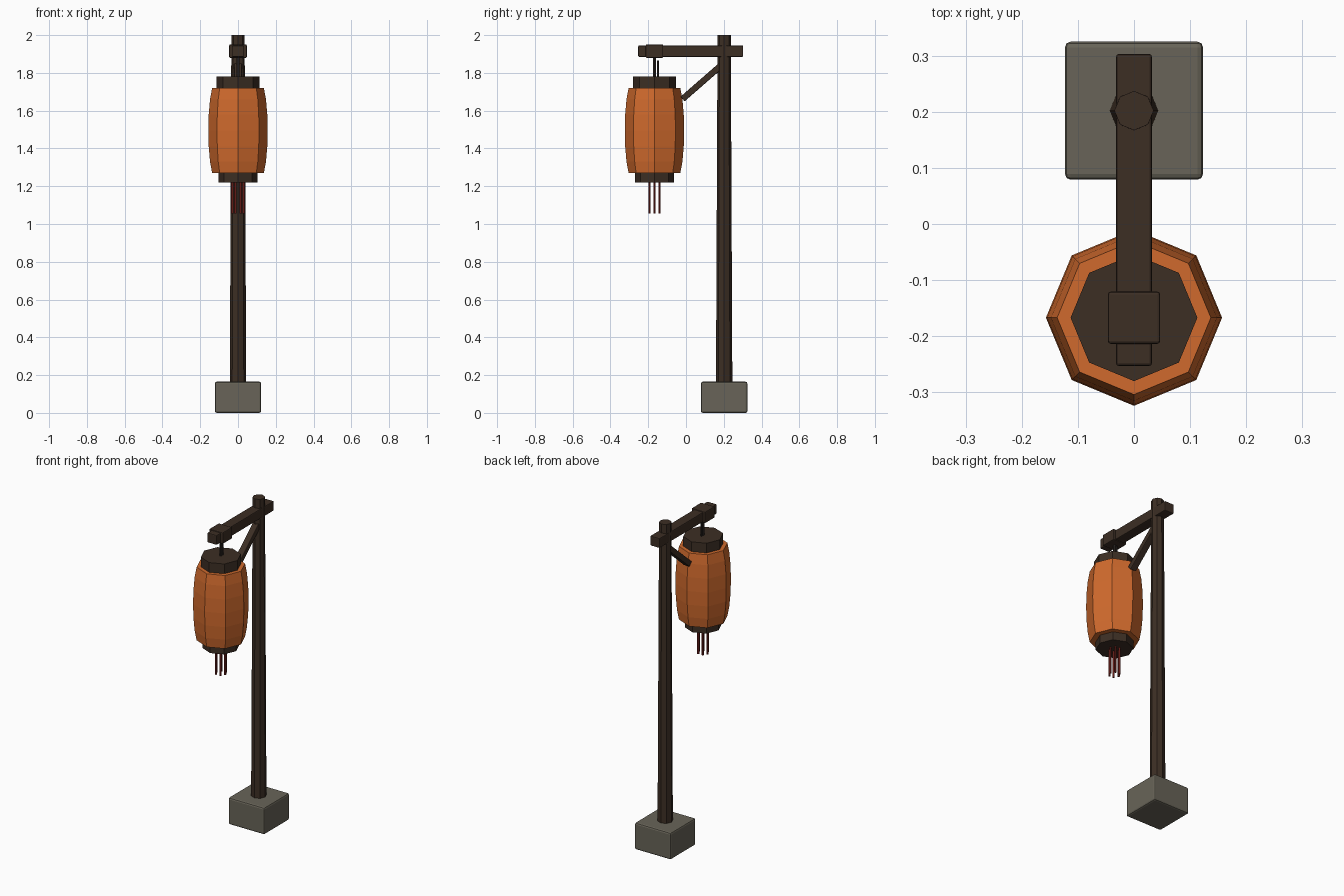
import bpy, bmesh, math
from mathutils import Vector

if "Cube" in bpy.data.objects:
    bpy.data.objects.remove(bpy.data.objects["Cube"])


def material(name, rgb):
    linear = [((c / 255 + 0.055) / 1.055) ** 2.4 for c in rgb] + [1]
    m = bpy.data.materials.new(name)
    m.use_nodes = True
    m.diffuse_color = linear
    m.node_tree.nodes["Principled BSDF"].inputs["Base Color"].default_value = linear
    return m


WOOD = material("dark wood", (60, 46, 36))
STONE = material("grey stone", (104, 100, 88))
PAPER = material("orange paper", (208, 106, 45))
RED = material("red tassel", (125, 38, 32))
METAL = material("dark metal", (44, 38, 35))

POST_Y, LAMP_Y = 0.202, -0.167


def finish(name, bm, mat):
    bmesh.ops.recalc_face_normals(bm, faces=bm.faces)
    mesh = bpy.data.meshes.new(name)
    bm.to_mesh(mesh)
    bm.free()
    mesh.materials.append(mat)
    ob = bpy.data.objects.new(name, mesh)
    bpy.context.collection.objects.link(ob)
    return ob


def box(name, centre, size, mat, bevel=0.005, tilt=0):
    bm = bmesh.new()
    bmesh.ops.create_cube(bm, size=1)
    bmesh.ops.scale(bm, vec=size, verts=bm.verts)
    ob = finish(name, bm, mat)
    ob.location = centre
    ob.rotation_euler.x = tilt
    mod = ob.modifiers.new("soft edges", "BEVEL")
    mod.width, mod.segments = bevel, 2
    return ob


def turned(name, x, y, profile, mat, sides=8):
    """Stack of polygon rings from (radius, height) pairs, capped at both ends."""
    bm = bmesh.new()
    rings = []
    for r, z in profile:
        angles = [math.tau * i / sides for i in range(sides)]
        rings.append([bm.verts.new((r * math.cos(a), r * math.sin(a), z)) for a in angles])
    for low, high in zip(rings, rings[1:]):
        for i in range(sides):
            j = (i + 1) % sides
            bm.faces.new((low[i], low[j], high[j], high[i]))
    bm.faces.new(rings[0])
    bm.faces.new(rings[-1])
    ob = finish(name, bm, mat)
    ob.location = (x, y, 0)
    return ob


# Stone footing and tapered post
box("stone_base", (0, POST_Y, 0.0825), (0.246, 0.246, 0.165), STONE, 0.01)
turned("post", 0, POST_Y, [(0.044, 0.02), (0.035, 2.0)], WOOD)

# Cross beam with its hanging block
box("cross_beam", (0, 0.025, 1.915), (0.064, 0.556, 0.06), WOOD)
box("hanger_block", (0, LAMP_Y, 1.915), (0.093, 0.093, 0.07), WOOD)

# Diagonal brace between the post and the beam side
low, high = Vector((0, -0.018, 1.662)), Vector((0, 0.2, 1.852))
span = high - low
box("brace", (low + high) / 2, (0.04, span.length, 0.033), WOOD, 0.004,
    math.atan2(span.z, span.y))

# Hanging rods
turned("hanger_rod", 0, LAMP_Y, [(0.008, 1.77), (0.008, 1.885)], METAL, 6)
turned("hanger_pin", 0, LAMP_Y + 0.018, [(0.006, 1.775), (0.006, 1.865)], METAL, 6)

# Lantern body bulging between two caps
body = [(0.137, 1.27), (0.148, 1.33), (0.155, 1.41), (0.157, 1.495),
        (0.155, 1.58), (0.148, 1.66), (0.137, 1.72)]
turned("lantern_body", 0, LAMP_Y, body, PAPER)
turned("top_cap", 0, LAMP_Y, [(0.113, 1.71), (0.113, 1.78)], WOOD)
turned("bottom_cap", 0, LAMP_Y, [(0.104, 1.22), (0.104, 1.28)], WOOD)

# Ring of tassel strands
for i in range(6):
    a = math.tau * i / 6
    turned(f"tassel_strand_{i + 1}", 0.03 * math.cos(a), LAMP_Y + 0.03 * math.sin(a),
           [(0.0065, 1.055), (0.0065, 1.225)], RED, 6)
